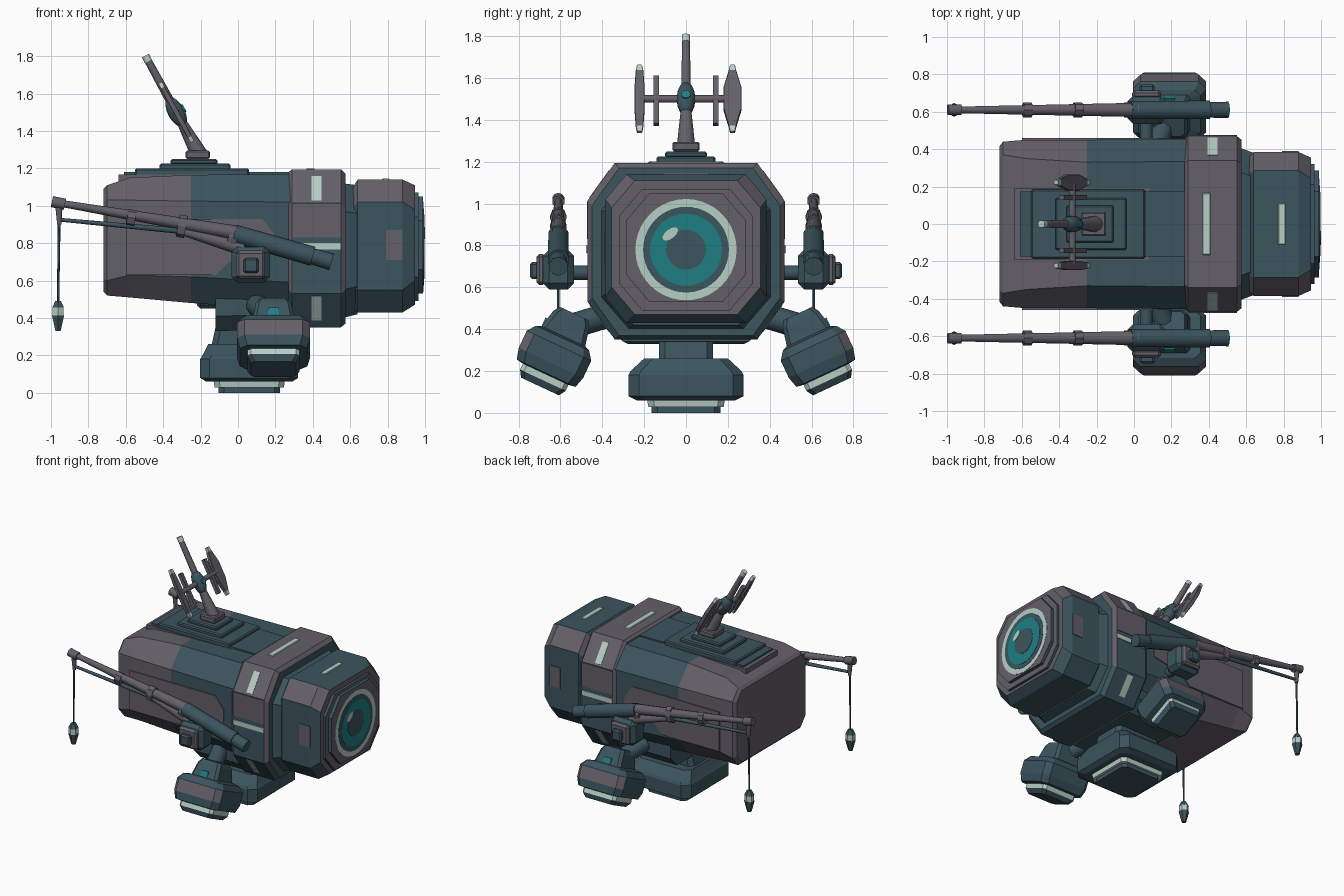
import bpy, bmesh, math
from mathutils import Vector, Matrix

if "Cube" in bpy.data.objects:
    bpy.data.objects.remove(bpy.data.objects["Cube"])

def material(name, rgb):
    m = bpy.data.materials.new(name)
    m.diffuse_color = (*rgb, 1)
    m.use_nodes = True
    m.node_tree.nodes["Principled BSDF"].inputs["Base Color"].default_value = m.diffuse_color
    return m

MATS = [material("warm grey", (0.125, 0.116, 0.14)), material("slate teal", (0.045, 0.09, 0.113)),
        material("pale mint", (0.47, 0.62, 0.56)), material("bright teal", (0.014, 0.21, 0.23))]
GREY, SLATE, MINT, TEAL = range(4)

def finish(name, bm, smooth=False):
    bmesh.ops.recalc_face_normals(bm, faces=bm.faces)
    me = bpy.data.meshes.new(name)
    bm.to_mesh(me)
    bm.free()
    for m in MATS:
        me.materials.append(m)
    ob = bpy.data.objects.new(name, me)
    bpy.context.collection.objects.link(ob)
    if smooth:
        bpy.context.view_layer.objects.active = ob
        ob.select_set(True)
        bpy.ops.object.shade_smooth_by_angle(angle=math.radians(40))
        ob.select_set(False)
    return ob

def loft(name, stations, matrix=Matrix(), rule=None):
    """Octagonal sections along local x: (x, half y, z low, z high, chamfer y, chamfer z, colour)."""
    bm = bmesh.new()
    rings = []
    for x, a, lo, hi, cy, cz, col in stations:
        pts = [(a, lo + cz), (a, hi - cz), (a - cy, hi), (cy - a, hi),
               (-a, hi - cz), (-a, lo + cz), (cy - a, lo), (a - cy, lo)]
        rings.append([bm.verts.new(matrix @ Vector((x, y, z))) for y, z in pts])
    for i in range(len(rings) - 1):
        for k in range(8):
            f = bm.faces.new((rings[i][k], rings[i][(k + 1) % 8], rings[i + 1][(k + 1) % 8], rings[i + 1][k]))
            f.material_index = stations[i][6]
    bm.faces.new(rings[0]).material_index = stations[0][6]
    bm.faces.new(rings[-1]).material_index = stations[-1][6]
    if rule:
        bmesh.ops.recalc_face_normals(bm, faces=bm.faces)
        for f in bm.faces:
            f.normal_update()
            f.material_index = rule(f.calc_center_median(), f.normal, f.material_index)
    return finish(name, bm)

def frame(origin, x, y):
    x, y = Vector(x).normalized(), Vector(y).normalized()
    z = x.cross(y)
    m = Matrix((x, y, z)).transposed().to_4x4()
    m.translation = Vector(origin)
    return m

def box(name, lo, hi, col, bevel=0.0, matrix=Matrix()):
    bm = bmesh.new()
    bmesh.ops.create_cube(bm, size=1)
    lo, hi = Vector(lo), Vector(hi)
    for v in bm.verts:
        v.co = (lo + hi) / 2 + Vector(v.co[i] * (hi[i] - lo[i]) for i in range(3))
    if bevel:
        bmesh.ops.bevel(bm, geom=bm.edges[:], offset=bevel, segments=1, affect='EDGES')
    bm.transform(matrix)
    for f in bm.faces:
        f.material_index = col
    return finish(name, bm)

def rod(name, p, q, r1, r2, col, sides=10):
    p, q = Vector(p), Vector(q)
    bm = bmesh.new()
    bmesh.ops.create_cone(bm, cap_ends=True, segments=sides, radius1=r1, radius2=r2, depth=(q - p).length)
    bm.transform(Matrix.Translation((p + q) / 2) @ (q - p).to_track_quat('Z', 'Y').to_matrix().to_4x4())
    for f in bm.faces:
        f.material_index = col
    return finish(name, bm, True)

def side_plate(name, pts, y0, y1, col):
    bm = bmesh.new()
    f = bm.faces.new([bm.verts.new((x, y0, z)) for x, z in pts])
    r = bmesh.ops.extrude_face_region(bm, geom=[f])
    bmesh.ops.translate(bm, vec=(0, y1 - y0, 0), verts=[v for v in r["geom"] if isinstance(v, bmesh.types.BMVert)])
    for f in bm.faces:
        f.material_index = col
    return finish(name, bm)

# hull
loft("hull", [(-0.72, .415, .54, 1.09, .06, .07, GREY), (-0.70, .44, .52, 1.11, .07, .08, GREY),
              (-0.58, .45, .51, 1.15, .10, .12, GREY), (-0.25, .45, .48, 1.165, .12, .14, SLATE),
              (0.30, .455, .44, 1.17, .12, .15, SLATE)])
loft("belly", [(-0.12, .36, .33, .60, .08, .08, SLATE), (0.30, .38, .34, .60, .08, .08, SLATE)])
box("belly_rear_step", (-0.22, -.30, .45), (-0.10, .30, .55), SLATE, .02)

# collar ring, neck, head and nose
loft("collar", [(0.27, .455, .37, 1.18, .13, .18, GREY), (0.29, .47, .35, 1.195, .13, .18, GREY),
                (0.55, .47, .35, 1.195, .13, .18, GREY), (0.575, .45, .37, 1.17, .13, .18, SLATE)],
     rule=lambda c, n, m: SLATE if abs(n.y) > .9 or c.z < .7 or n.x > .9 else GREY)
loft("neck", [(0.56, .41, .40, 1.12, .13, .15, SLATE), (0.64, .38, .42, 1.11, .13, .15, SLATE)])
loft("head", [(0.615, .36, .45, 1.10, .09, .11, SLATE), (0.64, .385, .43, 1.14, .10, .12, SLATE),
              (0.88, .385, .43, 1.14, .10, .12, SLATE), (0.945, .355, .47, 1.11, .11, .13, GREY)],
     rule=lambda c, n, m: GREY if n.x > .9 or (abs(n.y) > .3 and abs(n.z) > .3 and c.z > .9) else m)
loft("nose", [(0.93, .32, .49, 1.07, .11, .13, SLATE), (0.965, .32, .49, 1.07, .11, .13, GREY),
              (0.965, .285, .53, 1.05, .11, .13, SLATE), (0.99, .285, .53, 1.05, .11, .13, GREY)])

# round lens: stacked thin discs
for name, r, x, col in [("lens_rim", .242, .992, MINT), ("lens_gap", .205, .994, SLATE),
                        ("lens_iris", .172, .996, TEAL), ("lens_pupil", .095, .998, SLATE)]:
    rod(name, (.985, 0, .78), (x, 0, .78), r, r, col, 40)
rod("lens_glint", (-.002, 0, 0), (.002, 0, 0), .022, .022, MINT, 12).matrix_world = (
    Matrix.Translation((.998, -.075, .855)) @ Matrix.Rotation(math.radians(38), 4, 'X') @ Matrix.Diagonal((1, 2, 1, 1)))

# top windows
box("collar_top_window", (.365, -.165, 1.19), (.41, .165, 1.2), MINT, .004)
box("head_top_window", (.77, -.11, 1.135), (.81, .11, 1.145), MINT, .004)

# stepped aerial base
box("roof_frame", (-.64, -.19, 1.13), (.12, .19, 1.168), GREY)
box("roof_panel", (-.61, -.175, 1.14), (.27, .175, 1.18), SLATE)
for i, (x0, x1, y, z0, z1, col) in enumerate([(-.55, .06, .185, 1.16, 1.20, SLATE), (-.42, -.04, .14, 1.19, 1.225, SLATE),
                                              (-.36, -.11, .10, 1.22, 1.25, SLATE), (-.28, -.15, .065, 1.25, 1.295, GREY)]):
    box(f"aerial_step_{i + 1}", (x0, -y, z0), (x1, y, z1), col, .008)

# leaning aerial with hub, crossbar and vanes
M = Vector((-.48, 0, .877))
HUB = Vector((-.33, 0, 1.50))
rod("aerial_stalk", (-.205, 0, 1.27), HUB, .046, .02, GREY)
rod("aerial_mast", HUB, HUB + M * .31, .024, .02, GREY)
rod("aerial_tip", HUB + M * .31, HUB + M * .345, .021, .021, MINT)
rod("aerial_crossbar", HUB + Vector((0, -.22, 0)), HUB + Vector((0, .22, 0)), .018, .018, GREY)
bm = bmesh.new()
bmesh.ops.create_uvsphere(bm, u_segments=14, v_segments=9, radius=1)
for f in bm.faces:
    f.material_index = SLATE
bm.transform(frame(HUB, M, (0, 1, 0)) @ Matrix.Diagonal((.09, .045, .045, 1)))
finish("aerial_hub", bm, True)
rod("aerial_hub_light", HUB, HUB + M.cross(Vector((0, -1, 0))) * .05, .022, .022, TEAL)
for s in (-1, 1):
    w = .042 if s > 0 else .024
    loft("outer_vane", [(-.18, .012, -.012, .012, .002, .002, MINT), (-.15, .018, -.012, .012, .002, .002, GREY),
                        (-.06, w, -.014, .014, .002, .002, GREY), (.06, w, -.014, .014, .002, .002, GREY),
                        (.15, .018, -.012, .012, .002, .002, MINT), (.18, .012, -.012, .012, .002, .002, MINT)],
         frame(HUB + Vector((0, s * .222, 0)), M, (0, 1, 0)))
    box("inner_vane", (-.14, -.014, -.014), (.12, .014, .014), GREY, 0,
        frame(HUB + Vector((0, s * .142, 0)), M, (0, 1, 0)))

# central lower pod
loft("belly_pod", [(0, .18, -.13, .13, .03, .03, SLATE), (.09, .20, -.13, .13, .03, .03, SLATE),
                   (.09, .22, -.20, .20, .04, .04, SLATE), (.15, .25, -.265, .265, .05, .05, SLATE),
                   (.17, .262, -.275, .275, .05, .05, SLATE), (.27, .262, -.275, .275, .05, .05, SLATE),
                   (.29, .23, -.235, .235, .05, .05, SLATE), (.29, .19, -.185, .185, .03, .03, MINT),
                   (.322, .185, -.18, .18, .03, .03, MINT), (.322, .165, -.165, .165, .03, .03, SLATE),
                   (.35, .165, -.165, .165, .03, .03, SLATE)], frame((.06, 0, .35), (0, 0, -1), (1, 0, 0)))

for s, side in ((-1, "front"), (1, "back")):
    # painted hull, collar and head panels
    side_plate(side + "_hull_panel", [(-.60, .93), (.13, .93), (.20, .84), (.20, .75), (-.05, .70), (-.12, .63), (-.60, .63)],
               s * .445, s * .459, GREY)
    side_plate(side + "_collar_panel", [(.29, .83), (.55, .83), (.55, 1.01), (.29, 1.01)], s * .465, s * .474, GREY)
    side_plate(side + "_collar_strip", [(.29, .765), (.55, .765), (.55, .80), (.29, .80)], s * .465, s * .477, MINT)
    side_plate(side + "_head_panel", [(.79, .71), (.88, .71), (.88, .87), (.79, .87)], s * .38, s * .39, GREY)
    # chamfer windows, upper and lower
    for v, zc in ((1, 1.09), (-1, .455)):
        m = frame((.42, s * .41, zc), (1, 0, 0), (0, -s * .13, v * .18))
        for nm, a, b, t, col in (("surround", .038, .09, .004, TEAL), ("window", .026, .08, .007, MINT)):
            box(f"{side}_collar_{nm}", (-a, -b, -t), (a, b, t), col, 0, m)

    # angled side pod and its strut, outer faces grey
    pod = frame((.19, s * .535, .475), (0, s * .42, -.9), (1, 0, 0))
    loft(side + "_pod", [(0, .08, -.075, .075, .02, .02, SLATE), (.03, .095, -.095, .095, .02, .02, SLATE),
                         (.12, .11, -.115, .115, .02, .02, SLATE), (.13, .165, -.14, .14, .03, .03, SLATE),
                         (.17, .195, -.17, .17, .04, .04, GREY), (.26, .195, -.17, .17, .04, .04, SLATE),
                         (.315, .18, -.155, .155, .04, .04, SLATE), (.32, .14, -.12, .12, .02, .02, MINT),
                         (.352, .14, -.12, .12, .02, .02, SLATE), (.385, .12, -.10, .10, .02, .02, SLATE)], pod,
         rule=lambda c, n, m: SLATE if m == GREY and n.y * s < .3 else m)
    rod(side + "_pod_strut", (.10, s * .36, .47), (.17, s * .56, .41), .06, .06, SLATE)
    e = -s * .109
    box(side + "_pod_light", (.075, -.03, e - .006), (.115, .03, e + .006), TEAL, 0, pod)

    # arm pivot
    Y = s * .61
    rod(side + "_pivot_axle", (.065, s * .43, .67), (.065, s * .56, .67), .035, .035, SLATE)
    box(side + "_pivot_block", (-.035, min(s * .535, s * .685), .59), (.17, max(s * .535, s * .685), .78), SLATE, .03)
    box(side + "_pivot_cap", (-.01, min(s * .67, s * .715), .61), (.145, max(s * .67, s * .715), .76), GREY, .015)
    box(side + "_pivot_bolt", (.03, min(s * .70, s * .745), .64), (.11, max(s * .70, s * .745), .72), SLATE, .01)
    # boom arm: counterweight, two bars, bands
    rod(side + "_arm_root", (-.02, Y, .85), (.40, Y, .73), .05, .052, SLATE)
    rod(side + "_arm_counterweight", (.28, Y, .765), (.50, Y, .70), .04, .046, SLATE)
    rod(side + "_arm_upper_bar", (-.96, Y, 1.015), (.02, Y, .85), .018, .04, GREY)
    rod(side + "_arm_lower_bar", (-.95, Y, .925), (-.30, Y, .865), .010, .016, SLATE)
    rod(side + "_arm_lower_brace", (-.30, Y, .865), (.03, Y, .77), .022, .04, GREY)
    for x, z, h in ((-.03, .83, .065), (-.30, .89, .06), (-.57, .935, .045)):
        ob = rod(side + "_arm_band", (x - .022, Y, z + .004), (x + .022, Y, z - .004), h, h, GREY, 8)
        for v in ob.data.vertices:
            v.co.y = Y + (v.co.y - Y) * .04 / h
    rod(side + "_arm_tip", (-.995, Y, 1.022), (-.925, Y, 1.008), .03, .03, GREY)
    rod(side + "_arm_tip_post", (-.958, Y, 1.01), (-.955, Y, .90), .02, .012, GREY)
    # hanging lantern
    rod(side + "_lantern_wire", (-.956, Y, .95), (-.962, Y, .47), .008, .006, SLATE, 6)
    rod(side + "_lantern_top", (-.962, Y, .455), (-.962, Y, .49), .036, .018, SLATE, 6)
    rod(side + "_lantern_glow", (-.962, Y, .41), (-.962, Y, .457), .034, .034, MINT, 6)
    rod(side + "_lantern_base", (-.962, Y, .33), (-.962, Y, .412), .016, .037, SLATE, 6)
